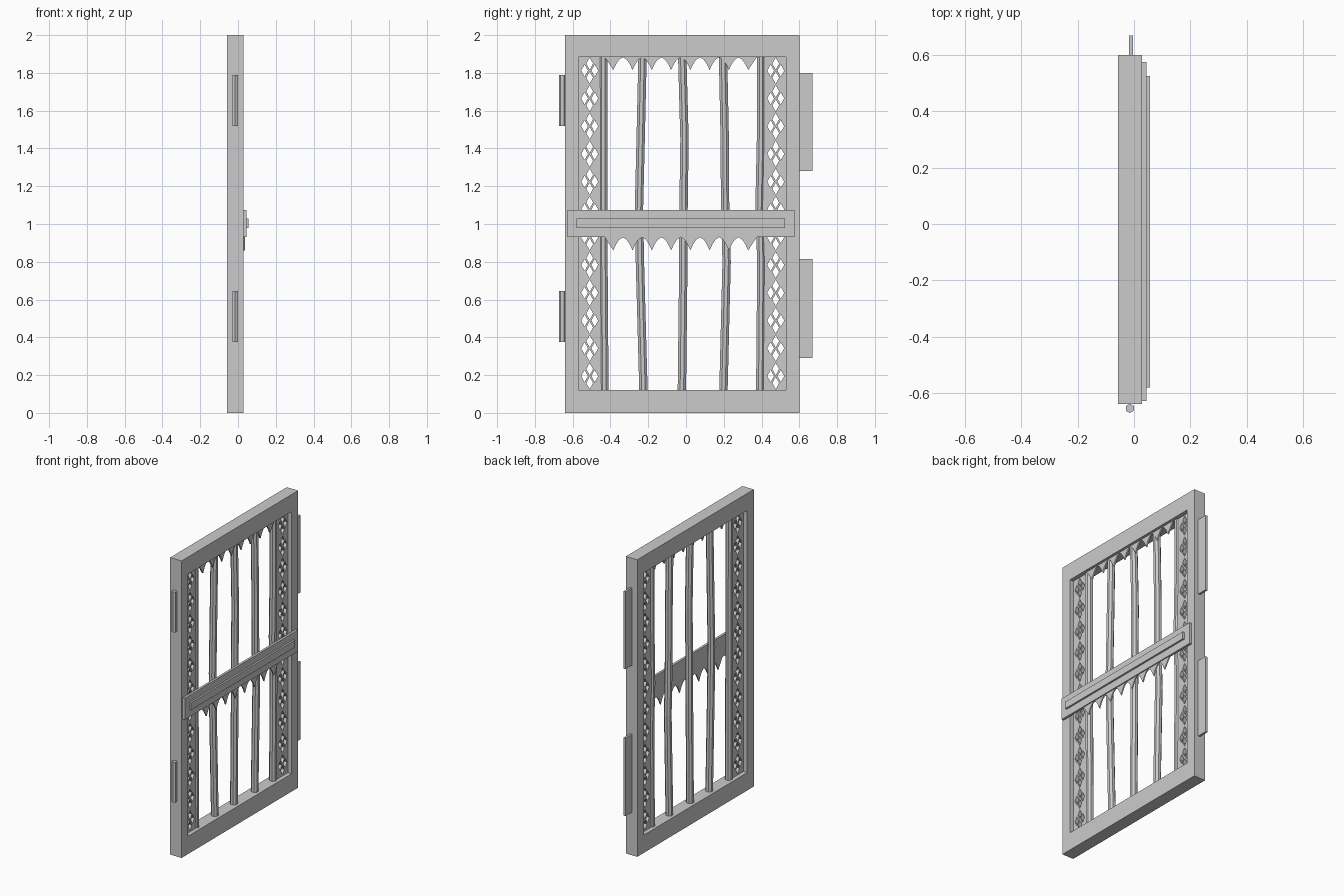
import bpy, bmesh, math
from mathutils import Matrix

if "Cube" in bpy.data.objects:
    bpy.data.objects.remove(bpy.data.objects["Cube"])

# local (x, y, z) -> world (y, z, x): profiles are drawn in the door plane
DOOR_PLANE = Matrix(((0, 0, 1, 0), (1, 0, 0, 0), (0, 1, 0, 0), (0, 0, 0, 1)))


def plate(name, loops, x0, x1):
    """Extrude closed (y, z) outlines, inner loops become holes."""
    cu = bpy.data.curves.new(name, 'CURVE')
    cu.dimensions = '2D'
    cu.fill_mode = 'BOTH'
    cu.extrude = (x1 - x0) / 2
    for pts in loops:
        s = cu.splines.new('POLY')
        s.points.add(len(pts) - 1)
        for p, (y, z) in zip(s.points, pts):
            p.co = (y, z, 0, 1)
        s.use_cyclic_u = True
    tmp = bpy.data.objects.new(name + "_outline", cu)
    bpy.context.collection.objects.link(tmp)
    dg = bpy.context.evaluated_depsgraph_get()
    me = bpy.data.meshes.new_from_object(tmp.evaluated_get(dg))
    bpy.data.objects.remove(tmp)
    me.transform(Matrix.Translation(((x0 + x1) / 2, 0, 0)) @ DOOR_PLANE)
    bm = bmesh.new()
    bm.from_mesh(me)
    bmesh.ops.remove_doubles(bm, verts=bm.verts, dist=1e-5)
    bmesh.ops.recalc_face_normals(bm, faces=bm.faces)
    for f in bm.faces:
        f.smooth = False
    return finish(name, bm)


def finish(name, bm):
    me = bpy.data.meshes.new(name)
    bm.to_mesh(me)
    bm.free()
    ob = bpy.data.objects.new(name, me)
    bpy.context.collection.objects.link(ob)
    return ob


def rect(y0, y1, z0, z1):
    return [(y0, z0), (y1, z0), (y1, z1), (y0, z1)]


def diamond(y, z, w=0.018, h=0.032):
    return [(y - w, z), (y, z - h), (y + w, z), (y, z + h)]


def rod(name, path, x, radius, sides, phase=0.0):
    """Vertical faceted rod through (y, z) points."""
    bm = bmesh.new()
    rings = []
    for y, z in path:
        rings.append([bm.verts.new((x + radius * math.cos(phase + math.tau * i / sides),
                                    y + radius * math.sin(phase + math.tau * i / sides), z))
                      for i in range(sides)])
    for a, b in zip(rings, rings[1:]):
        for i in range(sides):
            j = (i + 1) % sides
            bm.faces.new((a[i], a[j], b[j], b[i]))
    bm.faces.new(rings[0][::-1])
    bm.faces.new(rings[-1])
    return finish(name, bm)


def fringe(name, base, tip, x0, x1, top):
    """Row of eight points with rounded arches between them."""
    pitch, first = 0.102, -0.385
    pts = [(-0.43, top), (-0.43, base)]
    for i in range(8):
        y = first + i * pitch
        pts.append((y, tip))
        if i < 7:
            for t in (0.14, 0.3, 0.5, 0.7, 0.86):
                arch = 1 - abs(2 * t - 1) ** 1.8
                pts.append((y + t * pitch, tip + (base - tip) * arch))
    pts += [(0.375, base), (0.375, top)]
    plate(name, [pts], x0, x1)


# Outer frame
plate("frame", [rect(-0.64, 0.60, 0, 2), rect(-0.57, 0.53, 0.12, 1.885)], -0.057, 0.028)

# Pierced side panels with clusters of four diamonds
for name, y0, y1, yc in (("left_lattice", -0.572, -0.445, -0.51),
                         ("right_lattice", 0.405, 0.532, 0.475)):
    loops = [rect(y0, y1, 0.118, 1.887)]
    for k in range(12):
        z = 0.195 + k * 0.147
        loops += [diamond(yc - 0.027, z), diamond(yc + 0.027, z),
                  diamond(yc, z - 0.037), diamond(yc, z + 0.037)]
    plate(name, loops, -0.028, 0.0)

# Slightly crooked vertical bars
BAR_Z = (0.11, 0.8, 1.08, 1.45, 1.89)
BARS = ((-0.432, -0.437, -0.437, -0.437, -0.438),
        (-0.225, -0.244, -0.249, -0.240, -0.230),
        (-0.022, -0.014, -0.013, -0.008, -0.020),
        (0.198, 0.215, 0.207, 0.205, 0.196),
        (0.393, 0.399, 0.389, 0.397, 0.397))
for n, ys in enumerate(BARS):
    rod(f"bar_{n + 1}", list(zip(ys, BAR_Z)), -0.015, 0.024, 8, math.pi / 8)

# Crossbar with raised strip
plate("crossbar", [rect(-0.628, 0.575, 0.93, 1.075)], 0.028, 0.044)
plate("crossbar_strip", [rect(-0.58, 0.525, 0.98, 1.028)], 0.044, 0.056)

# Pointed fringes below the top rail and below the crossbar
fringe("top_fringe", 1.883, 1.815, 0.0, 0.01, 1.895)
fringe("crossbar_fringe", 0.93, 0.86, 0.029, 0.037, 0.95)

# Hinge pins on one edge, latch plates on the other
for n, (z0, z1) in enumerate(((0.375, 0.645), (1.52, 1.79))):
    rod(f"hinge_pin_{n + 1}", [(-0.655, z0), (-0.655, z1)], -0.015, 0.0165, 6, math.pi / 6)
for n, (z0, z1) in enumerate(((0.29, 0.815), (1.28, 1.80))):
    plate(f"edge_plate_{n + 1}", [rect(0.595, 0.67, z0, z1)], -0.018, -0.003)
